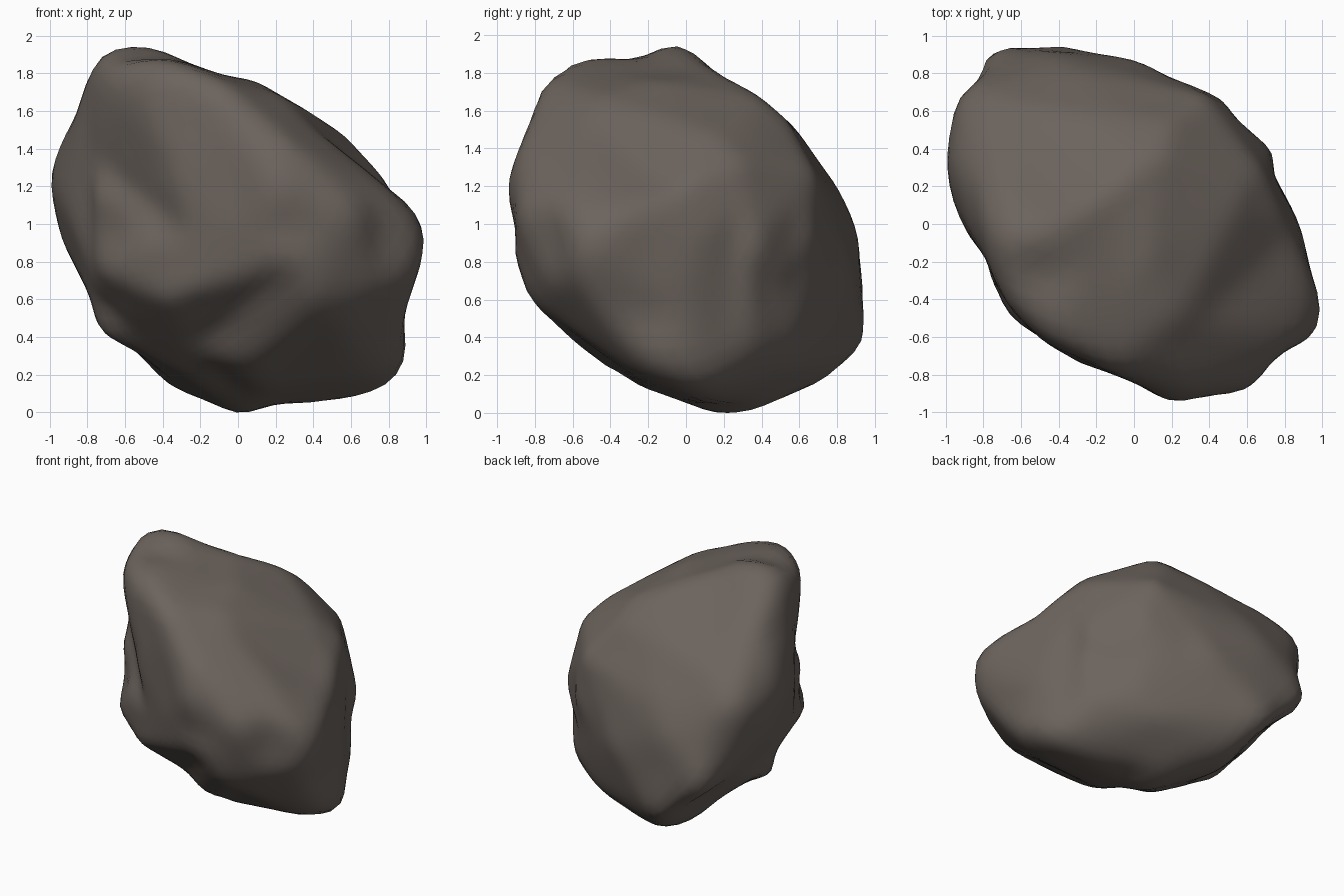
import bpy, bmesh, math
from mathutils import Vector
from mathutils.bvhtree import BVHTree

if "Cube" in bpy.data.objects:
    bpy.data.objects.remove(bpy.data.objects["Cube"])

# Outline profiles of the rock (right, up), measured from its middle
front = [(-.53, 1), (-.73, .92), (-.82, .75), (-.85, .6), (-.94, .45), (-1, .27), (-.95, -.04),
         (-.79, -.36), (-.75, -.5), (-.7, -.61), (-.35, -.85), (0, -1), (.2, -.94), (.42, -.93),
         (.64, -.91), (.87, -.81), (.9, -.7), (.87, -.5), (.94, -.28), (.99, -.12), (.98, .05),
         (.76, .27), (.53, .52), (.1, .77), (-.1, .81), (-.3, .88)]
side = [(0, 1), (-.25, .88), (-.5, .89), (-.63, .86), (-.77, .76), (-.78, .67), (-.87, .43), (-.96, .23),
        (-.89, -.05), (-.92, -.15), (-.85, -.36), (-.55, -.7), (-.26, -.89), (.18, -1), (.37, -.97),
        (.5, -.91), (.8, -.85), (.91, -.77), (.89, -.66), (.95, -.63), (.93, -.4), (.91, -.02),
        (.82, .18), (.58, .52), (.4, .68), (.1, .96)]
top = [(-.8, .94), (-.5, .96), (-.17, .9), (.02, .87), (.2, .77), (.49, .69), (.51, .59), (.75, .37),
       (.73, .28), (.88, 0), (.94, -.26), (.99, -.43), (.98, -.54), (.94, -.6), (.75, -.7), (.62, -.88),
       (.4, -.91), (.2, -.95), (0, -.84), (-.38, -.7), (-.6, -.53), (-.75, -.43), (-.77, -.2),
       (-.88, -.06), (-.98, .16), (-1, .37), (-.96, .62), (-.9, .71), (-.8, .76)]
front_right = [(-.43, 1.04), (-.62, 1), (-.73, .87), (-.79, .76), (-.79, .45), (-.74, .19), (-.75, .01),
               (-.85, -.19), (-.72, -.43), (-.38, -.62), (-.38, -.68), (-.26, -.83), (-.17, -.83),
               (.07, -.93), (.33, -1.03), (.55, -1.01), (.64, -.97), (.75, -.64), (.75, -.34),
               (.82, -.14), (.79, .11), (.75, .35), (.5, .63), (.35, .71), (.06, .8), (-.2, .91)]
back_left = [(.66, .92), (.78, .73), (.78, .5), (.7, .12), (.8, -.1), (.85, -.25), (.53, -.61),
             (.53, -.76), (.37, -.77), (.13, -.89), (-.18, -1.12), (-.35, -1.05), (-.65, -.74),
             (-.74, -.54), (-.76, -.25), (-.82, -.05), (-.78, .11), (-.68, .43), (-.52, .56),
             (-.11, .74), (.18, .85)]
underside = [(.15, .78), (.5, .68), (.92, .42), (1.12, .19), (1.14, -.08), (1.21, -.21), (1.16, -.31),
             (.99, -.35), (.67, -.63), (.59, -.73), (.35, -.78), (.1, -.83), (-.07, -.78), (-.4, -.78),
             (-.59, -.66), (-.88, -.48), (-1.02, -.27), (-1.1, -.07), (-1.08, .16), (-.88, .3),
             (-.63, .42), (-.32, .67)]

h = math.sqrt(.5)
s, c = .5, math.sqrt(.75)
profiles = [  # outline, its right axis, its up axis
    (front, Vector((1, 0, 0)), Vector((0, 0, 1))),
    (side, Vector((0, 1, 0)), Vector((0, 0, 1))),
    (top, Vector((1, 0, 0)), Vector((0, 1, 0))),
    (front_right, Vector((h, h, 0)), Vector((-h * s, h * s, c))),
    (back_left, Vector((-h, -h, 0)), Vector((h * s, -h * s, c))),
    (underside, Vector((-h, h, 0)), Vector((h * s, h * s, c)))]


def reach(outline, wx, wy):
    """Distance along a ray from the middle to the outline."""
    best = 9.0
    for i, (px, py) in enumerate(outline):
        qx, qy = outline[i - 1]
        ex, ey = qx - px, qy - py
        det = wx * ey - wy * ex
        if abs(det) < 1e-9:
            continue
        t = (px * ey - py * ex) / det
        k = (px * wy - py * wx) / det
        if t > 0 and -1e-6 <= k <= 1 + 1e-6:
            best = min(best, t)
    return best


def limit(d):
    """How far direction d can extend inside every outline."""
    return min(reach(o, d.dot(r), d.dot(u)) for o, r, u in profiles)


# Rim points: each outline corner placed mid-way along its possible depth
rim = []
for outline, right, up in profiles:
    depth = right.cross(up)
    for a, b in outline:
        line = [right * a + up * b + depth * (t * .03) for t in range(-43, 44)]
        scored = [(limit(p), p) for p in line]
        most = max(m for m, p in scored)
        good = [p for m, p in scored if m >= min(.98, most)]
        rim.append(sum(good, Vector()) / len(good) * min(1, most))

# Faceted core spanning the rim points
core = bmesh.new()
for p in rim:
    core.verts.new(p)
bmesh.ops.convex_hull(core, input=core.verts)
tree = BVHTree.FromBMesh(core)

# Rock body: a ball shrunk on to the core, bulging a little and kept in the outlines
bm = bmesh.new()
bmesh.ops.create_icosphere(bm, subdivisions=5, radius=1)
for v in bm.verts:
    d = v.co.normalized()
    most = limit(d)
    hit = tree.ray_cast(d * 4, -d)[0]
    inner = min(hit.length, most) if hit else most
    v.co = d * (inner + .1 * (most - inner))
core.free()

# Weather the ridges without shrinking: each smoothing pass is followed by a swelling pass
for _ in range(6):
    for f in (.5, -.52):
        moved = [(v, sum((e.other_vert(v).co for e in v.link_edges), Vector()) / len(v.link_edges))
                 for v in bm.verts]
        for v, mean in moved:
            v.co = v.co.lerp(mean, f) if f > 0 else v.co + (mean - v.co) * f

# Stand it on the ground
low = min(v.co.z for v in bm.verts)
for v in bm.verts:
    v.co.z -= low

mesh = bpy.data.meshes.new("rock")
bm.to_mesh(mesh)
bm.free()
rock = bpy.data.objects.new("rock", mesh)
bpy.context.collection.objects.link(rock)
for p in mesh.polygons:
    p.use_smooth = True

stone = bpy.data.materials.new("brown grey stone")
stone.diffuse_color = (.15, .126, .11, 1)
stone.use_nodes = True
stone.node_tree.nodes["Principled BSDF"].inputs["Base Color"].default_value = stone.diffuse_color
mesh.materials.append(stone)
